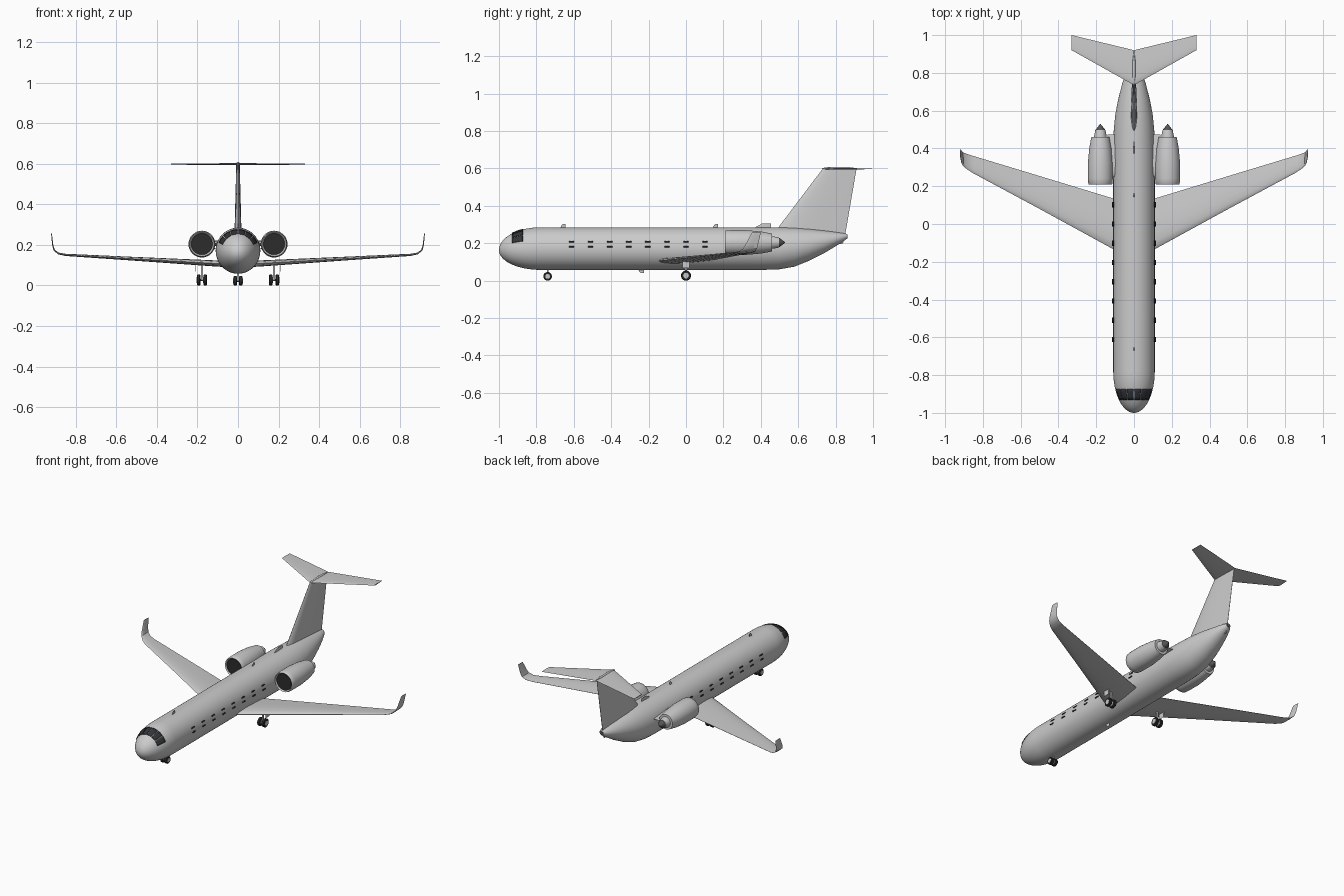
import bpy, bmesh, math
from mathutils import Vector

if "Cube" in bpy.data.objects:
    bpy.data.objects.remove(bpy.data.objects["Cube"])


def material(name, rgb):
    m = bpy.data.materials.new(name)
    m.use_nodes = True
    m.diffuse_color = (*rgb, 1)
    m.node_tree.nodes["Principled BSDF"].inputs["Base Color"].default_value = (*rgb, 1)
    return m


SKIN = material("light grey skin", (0.6, 0.6, 0.6))
GLASS = material("dark glass", (0.03, 0.035, 0.04))
RUBBER = material("black rubber", (0.025, 0.025, 0.025))
METAL = material("dark metal", (0.09, 0.09, 0.09))


def finish(name, bm, mat, angle=35):
    bmesh.ops.recalc_face_normals(bm, faces=bm.faces)
    mesh = bpy.data.meshes.new(name)
    bm.to_mesh(mesh)
    bm.free()
    mesh.materials.append(mat)
    ob = bpy.data.objects.new(name, mesh)
    bpy.context.collection.objects.link(ob)
    bpy.ops.object.select_all(action='DESELECT')
    ob.select_set(True)
    bpy.context.view_layer.objects.active = ob
    bpy.ops.object.shade_smooth_by_angle(angle=math.radians(angle))
    return ob


def loft(name, rings, mat, caps=True):
    """Skin a list of equal closed rings."""
    bm = bmesh.new()
    vs = [[bm.verts.new(p) for p in ring] for ring in rings]
    for a, b in zip(vs, vs[1:]):
        for i in range(len(a)):
            j = (i + 1) % len(a)
            bm.faces.new((a[i], a[j], b[j], b[i]))
    if caps:
        bm.faces.new(vs[0])
        bm.faces.new(vs[-1])
    return finish(name, bm, mat)


def foil(le, te, thick):
    """Wing cross-section from leading to trailing edge."""
    le, te, thick = Vector(le), Vector(te), Vector(thick)
    half = [(0.04, 0.25), (0.15, 0.43), (0.35, 0.5), (0.65, 0.32)]
    pts = [(0, 0)] + half + [(1, 0.03), (1, -0.03)] + [(u, -h) for u, h in reversed(half)]
    return [le.lerp(te, u) + thick * h for u, h in pts]


def lathe(name, profile, centre, mat, axis='Y', n=32):
    rings = []
    for d, r in profile:
        ring = []
        for i in range(n):
            a = math.tau * i / n
            p = (r * math.cos(a), d, r * math.sin(a))
            if axis == 'X':
                p = (d, p[0], p[2])
            ring.append(Vector(p) + Vector(centre))
        rings.append(ring)
    return loft(name, rings, mat)


def box(name, centre, size, mat):
    bm = bmesh.new()
    bmesh.ops.create_cube(bm, size=1)
    for v in bm.verts:
        v.co = Vector(centre) + Vector(a * b for a, b in zip(v.co, size))
    return finish(name, bm, mat)


# Fuselage: elliptical nose, straight tube, upswept tail
TAIL = [(0.42, 0.285, 0.058, 0.11), (0.5, 0.285, 0.061, 0.107), (0.58, 0.283, 0.075, 0.099),
        (0.66, 0.277, 0.107, 0.084), (0.74, 0.268, 0.148, 0.063), (0.8, 0.26, 0.184, 0.044),
        (0.84, 0.254, 0.209, 0.028), (0.86, 0.25, 0.224, 0.014)]


def section(y):
    """Centre height, half width and half height at a station."""
    if y < -0.78:
        s = math.sqrt(max(0, 1 - ((-0.78 - y) / 0.22) ** 2))
        return 0.1715 - 0.008 * (1 - s), 0.11 * s, 0.1135 * s
    for a, b in zip(TAIL, TAIL[1:]):
        if a[0] < y <= b[0]:
            t = (y - a[0]) / (b[0] - a[0])
            top, low, w = (p + (q - p) * t for p, q in zip(a[1:], b[1:]))
            return (top + low) / 2, w, (top - low) / 2
    return 0.1715, 0.11, 0.1135


def skin_point(y, ang, lift=0.0):
    """Point on the hull; the angle is measured from the top."""
    z, w, h = section(y)
    return Vector(((w + lift) * math.sin(ang), y, z + (h + lift) * math.cos(ang)))


stations = [-0.78 - 0.22 * math.cos(math.radians(k * 6 + 1)) for k in range(15)]
stations += [-0.78, -0.4, 0, 0.3] + [t[0] for t in TAIL]
loft("fuselage", [[skin_point(y, math.tau * i / 48) for i in range(48)] for y in stations], SKIN)
lathe("tail_exhaust", [(0.855, 0.012), (0.863, 0.011), (0.864, 0.006)], (0, 0, 0.237), METAL, n=16)


def hull_plate(name, y0, y1, a0, a1, mat, n=4, lift=0.002):
    bm = bmesh.new()
    grid = [[bm.verts.new(skin_point(y0 + (y1 - y0) * i / n, a0 + (a1 - a0) * j / n, lift))
             for j in range(n + 1)] for i in range(n + 1)]
    for i in range(n):
        for j in range(n):
            bm.faces.new((grid[i][j], grid[i + 1][j], grid[i + 1][j + 1], grid[i][j + 1]))
    ob = finish(name, bm, mat)
    solid = ob.modifiers.new("thickness", 'SOLIDIFY')
    solid.thickness = 0.003
    solid.offset = 0


# Cockpit panes wrap the top of the nose
for k in range(6):
    a = math.radians(-69 + 23 * k)
    hull_plate(f"cockpit_pane_{k + 1}", -0.93, -0.873, a + 0.025, a + math.radians(23) - 0.025, GLASS)

# Cabin windows: paired dark slots above and below each light pane
for side in (-1, 1):
    for k in range(8):
        y = -0.612 + 0.102 * k
        for z in (0.207, 0.181):
            a = side * math.acos((z - 0.1715) / 0.1135)
            hull_plate("cabin_window", y - 0.014, y + 0.014, a - 0.028, a + 0.028, GLASS, 1, 0.004)

for side, label in ((1, "left"), (-1, "right")):
    # Wing, bending up into the winglet: x, z, leading y, trailing y, thickness, cant
    wing = [(0.03, 0.105, -0.18, 0.11, 0.032, 0), (0.116, 0.109, -0.13, 0.137, 0.03, 0),
            (0.5, 0.131, 0.08, 0.254, 0.019, 3), (0.85, 0.151, 0.268, 0.36, 0.011, 8),
            (0.885, 0.158, 0.29, 0.371, 0.009, 30), (0.906, 0.175, 0.308, 0.38, 0.007, 65),
            (0.913, 0.2, 0.322, 0.387, 0.006, 82), (0.919, 0.257, 0.352, 0.4, 0.004, 85)]
    rings = []
    for x, z, y0, y1, t, cant in wing:
        c = math.radians(cant)
        rings.append(foil((side * x, y0, z), (side * x, y1, z),
                          (-side * t * math.sin(c), 0, t * math.cos(c))))
    loft(f"{label}_wing", rings, SKIN)

    # Tailplane half
    loft(f"{label}_tailplane", [foil((0, 0.735, 0.598), (0, 0.92, 0.598), (0, 0, 0.01)),
                                foil((side * 0.33, 0.92, 0.598), (side * 0.33, 1, 0.598), (0, 0, 0.005))], SKIN)

    # Engine: hollow nacelle, fan, spinner, exhaust and cone
    hub = (side * 0.178, 0, 0.204)
    lathe(f"{label}_nacelle", [(0.245, 0.05), (0.222, 0.052), (0.212, 0.055), (0.208, 0.06), (0.213, 0.0635),
                               (0.24, 0.066), (0.32, 0.066), (0.4, 0.059), (0.46, 0.048), (0.46, 0.033)], hub, SKIN)
    lathe(f"{label}_duct", [(0.214, 0.0525), (0.238, 0.0495), (0.246, 0.0495), (0.246, 0.002)], hub, RUBBER)
    lathe(f"{label}_spinner", [(0.214, 0.001), (0.222, 0.008), (0.24, 0.014)], hub, SKIN, n=20)
    lathe(f"{label}_exhaust", [(0.44, 0.034), (0.465, 0.033), (0.498, 0.027)], hub, SKIN)
    lathe(f"{label}_exhaust_cone", [(0.49, 0.0255), (0.5, 0.0245), (0.53, 0.001)], hub, METAL, n=24)
    bm = bmesh.new()
    for k in range(18):
        a = math.tau * k / 18
        blade = []
        for r, da, y in ((0.012, -0.1, 0.236), (0.048, -0.1, 0.234), (0.048, 0.12, 0.243), (0.012, 0.2, 0.243)):
            blade.append(bm.verts.new((hub[0] + r * math.cos(a + da), y, hub[2] + r * math.sin(a + da))))
        bm.faces.new(blade)
    finish(f"{label}_fan_blades", bm, METAL)
    loft(f"{label}_pylon", [foil((side * x, 0.25, 0.208), (side * x, 0.475, 0.208), (0, 0, 0.026))
                            for x in (0.07, 0.14)], SKIN)


# Fin with cap fairing
loft("fin", [foil((0, 0.43, 0.2), (0, 0.84, 0.2), (0.036, 0, 0)),
             foil((0, 0.49, 0.28), (0, 0.852, 0.25), (0.034, 0, 0)),
             foil((0, 0.732, 0.6), (0, 0.912, 0.6), (0.017, 0, 0))], SKIN)
lathe("fin_cap", [(0.728, 0.001), (0.745, 0.006), (0.8, 0.008), (0.87, 0.007), (0.915, 0.001)],
      (0, 0, 0.6), SKIN, n=16)


# Blade antennas along the spine and belly
def blade(name, y, length, z, height):
    loft(name, [foil((0, y, z), (0, y + length, z), (0.006, 0, 0)),
                foil((0, y + length * 0.5, z + height), (0, y + length, z + height), (0.004, 0, 0))], SKIN)


blade("front_spine_antenna", -0.675, 0.03, 0.28, 0.023)
blade("middle_spine_antenna", 0.14, 0.03, 0.28, 0.023)
blade("rear_spine_intake", 0.36, 0.095, 0.28, 0.026)
blade("belly_antenna", -0.26, 0.035, 0.064, -0.024)
blade("tail_skeg", 0.81, 0.025, 0.215, -0.02)


# Landing gear: twin wheels with hubs, axle and strut
def gear(name, x, y, radius, spread, top):
    w = 0.009
    for s in (-1, 1):
        c = (x + s * spread, y, radius)
        lathe(f"{name}_tyre", [(-w, radius * 0.6), (-w, radius * 0.85), (-w * 0.6, radius), (w * 0.6, radius),
                               (w, radius * 0.85), (w, radius * 0.6)], c, RUBBER, 'X', 24)
        lathe(f"{name}_wheel_hub", [(-w - 0.001, radius * 0.55), (w + 0.001, radius * 0.55)], c, SKIN, 'X', 16)
    lathe(f"{name}_axle", [(-spread, 0.005), (spread, 0.005)], (x, y, radius), METAL, 'X', 12)
    box(f"{name}_strut", (x, y, (radius + top) / 2), (0.009, 0.009, top - radius), SKIN)


gear("nose_gear", 0, -0.74, 0.023, 0.014, 0.08)
for side, label in ((1, "left"), (-1, "right")):
    gear(f"{label}_main_gear", side * 0.178, 0, 0.027, 0.016, 0.112)
    box(f"{label}_gear_door", (side * 0.21, 0, 0.086), (0.002, 0.04, 0.036), SKIN)
